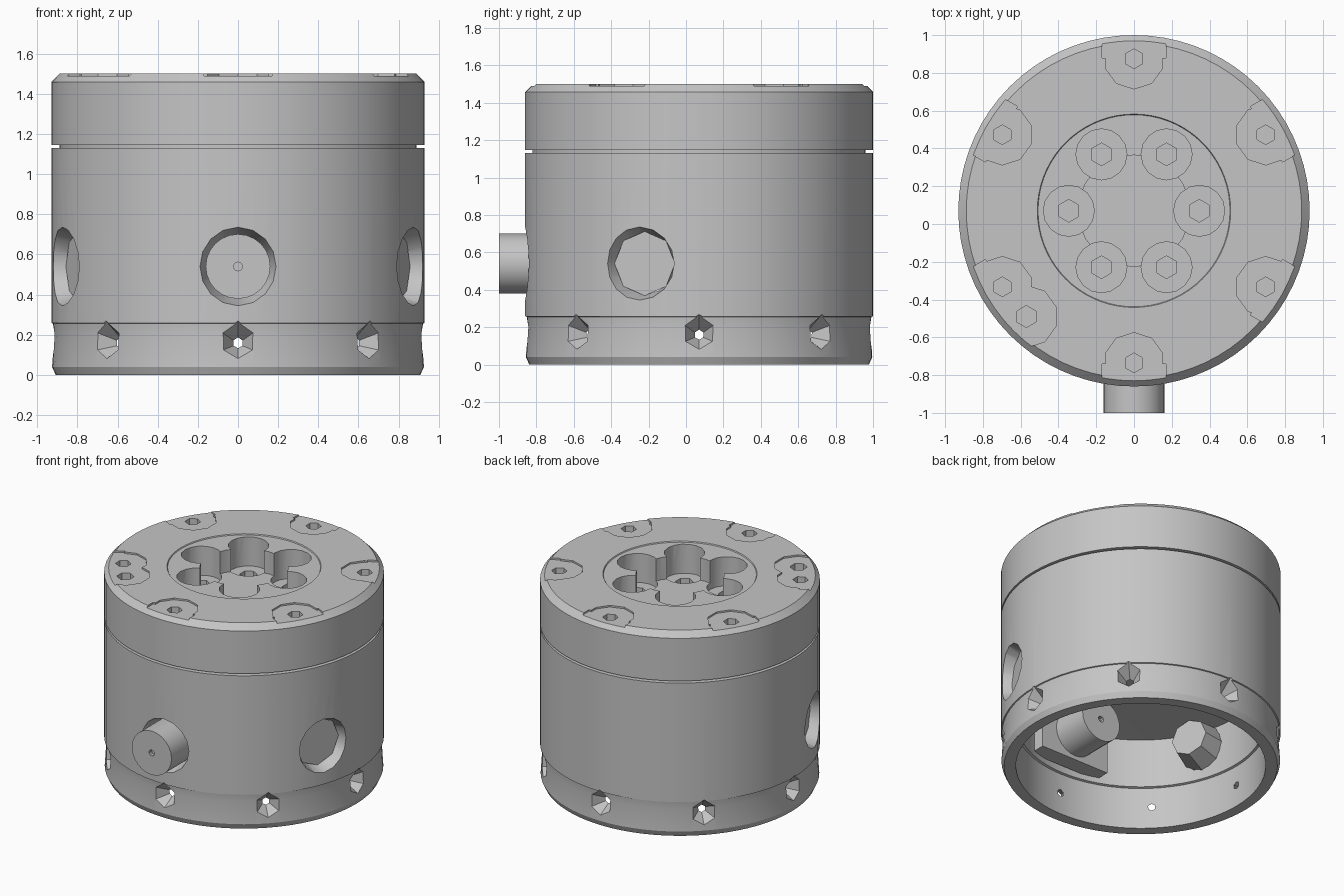
import bpy, bmesh, math
from mathutils import Matrix, Vector

if "Cube" in bpy.data.objects:
    bpy.data.objects.remove(bpy.data.objects["Cube"])

CY = 0.07            # y of the round body's axis
R = 0.93             # outer radius
grey = bpy.data.materials.new("plain grey")
grey.diffuse_color = (0.56, 0.56, 0.56, 1)
grey.use_nodes = True
grey.node_tree.nodes["Principled BSDF"].inputs["Base Color"].default_value = grey.diffuse_color


def make(name, bm):
    bmesh.ops.recalc_face_normals(bm, faces=bm.faces)
    me = bpy.data.meshes.new(name)
    bm.to_mesh(me)
    bm.free()
    me.materials.append(grey)
    ob = bpy.data.objects.new(name, me)
    bpy.context.collection.objects.link(ob)
    return ob


def lathe(name, profile, n=72):
    """Closed solid of revolution; both profile ends lie on the axis."""
    bm = bmesh.new()
    rings = []
    for r, z in profile:
        if r == 0:
            rings.append([bm.verts.new((0, CY, z))])
        else:
            rings.append([bm.verts.new((r * math.cos(2 * math.pi * i / n),
                                        CY + r * math.sin(2 * math.pi * i / n), z))
                          for i in range(n)])
    for a, b in zip(rings, rings[1:]):
        for i in range(n):
            j = (i + 1) % n
            quad = [a[i % len(a)], a[j % len(a)], b[j % len(b)], b[i % len(b)]]
            bm.faces.new(list(dict.fromkeys(quad)))
    return make(name, bm)


def rod(name, start, end, r1, r2, n):
    """Cylinder or cone between two points."""
    start, end = Vector(start), Vector(end)
    d = end - start
    bm = bmesh.new()
    m = Matrix.Translation((start + end) / 2) @ d.to_track_quat('Z', 'Y').to_matrix().to_4x4()
    bmesh.ops.create_cone(bm, cap_ends=True, segments=n, radius1=r1, radius2=r2,
                          depth=d.length, matrix=m)
    return make(name, bm)


def box(name, centre, size, angle=0):
    bm = bmesh.new()
    m = Matrix.Translation(centre) @ Matrix.Rotation(angle, 4, 'Z') @ Matrix.Diagonal((*size, 1))
    bmesh.ops.create_cube(bm, size=1, matrix=m)
    return make(name, bm)


def polar(r, deg, z):
    a = math.radians(deg)
    return (r * math.cos(a), CY + r * math.sin(a), z)


def cut(target, cutter):
    mod = target.modifiers.new("cut", 'BOOLEAN')
    mod.operation, mod.solver, mod.object = 'DIFFERENCE', 'EXACT', cutter
    bpy.context.view_layer.objects.active = target
    bpy.ops.object.modifier_apply(modifier=mod.name)
    bpy.data.objects.remove(cutter)


def smooth(ob):
    bpy.ops.object.select_all(action='DESELECT')
    ob.select_set(True)
    bpy.context.view_layer.objects.active = ob
    bpy.ops.object.shade_smooth_by_angle(angle=math.radians(25))


# Round housing: hollow base, skirt, groove, chamfered lid, shallow dish on top
housing = lathe("housing", [
    (0, 0.70), (0.81, 0.665), (0.815, 0.31), (0.83, 0.305), (0.83, 0),
    (0.908, 0), (0.926, 0.04), (0.916, 0.2), (0.922, 0.255), (R, 0.258), (R, 1.13),
    (0.89, 1.13), (0.89, 1.146), (R, 1.146), (R, 1.458), (0.888, 1.5),
    (0.512, 1.5), (0.508, 1.493), (0, 1.493)])

# Central flower-shaped pocket with six screw seats
cut(housing, rod("cutter", (0, CY, 1.33), (0, CY, 1.6), 0.295, 0.295, 24))
for k in range(6):
    a = 60 * k
    cut(housing, rod("cutter", polar(0.345, a, 1.28), polar(0.345, a, 1.6), 0.135, 0.135, 16))
    cut(housing, rod("cutter", polar(0.345, a, 1.18), polar(0.345, a, 1.4), 0.06, 0.06, 6))

# Six scalloped edge pockets with small screw holes
for k in range(6):
    a = 30 + 60 * k
    cut(housing, rod("cutter", polar(0.805, a, 1.488), polar(0.805, a, 1.6), 0.16, 0.16, 10))
    cut(housing, box("cutter", polar(0.96, a, 1.548), (0.3, 0.34, 0.12), math.radians(a)))
    if a == 210:   # wider pocket with a second hole
        cut(housing, rod("cutter", (-0.57, -0.49, 1.488), (-0.57, -0.49, 1.6), 0.165, 0.165, 10))
        cut(housing, rod("cutter", (-0.57, -0.49, 1.38), (-0.57, -0.49, 1.6), 0.058, 0.058, 6))
    cut(housing, rod("cutter", polar(0.805, a, 1.40), polar(0.805, a, 1.6), 0.052, 0.052, 6))

# Eight countersunk holes through the skirt
for k in range(8):
    a = 45 * k
    cut(housing, rod("cutter", polar(0.96, a, 0.17), polar(0.795, a, 0.155), 0.115, 0.003, 6))

# Three side ports: front plug sticks out, side plugs stay recessed
for a in (-90, -20, 200):
    cut(housing, rod("cutter", polar(0.96, a, 0.54), polar(0.75, a, 0.54), 0.205, 0.14, 16))

plug = rod("front_plug", (0, -1.0, 0.54), (0, -0.34, 0.54), 0.161, 0.161, 24)
for y0, y1 in ((-1.1, -0.97), (-0.37, -0.2)):
    cut(plug, rod("cutter", (0, y0, 0.54), (0, y1, 0.54), 0.022, 0.022, 10))
smooth(plug)

for side, a in (("right", -20), ("left", 200)):
    smooth(rod(side + "_plug", polar(0.85, a, 0.54), polar(0.64, a, 0.54), 0.172, 0.13, 8))

# Flat mounting pad behind the front plug
pad = box("inner_pad", (0, -0.67, 0.53), (0.56, 0.12, 0.36))
cut(pad, rod("cutter", (0, -1.1, 0.54), (0, -0.3, 0.54), 0.158, 0.158, 24))

smooth(housing)
